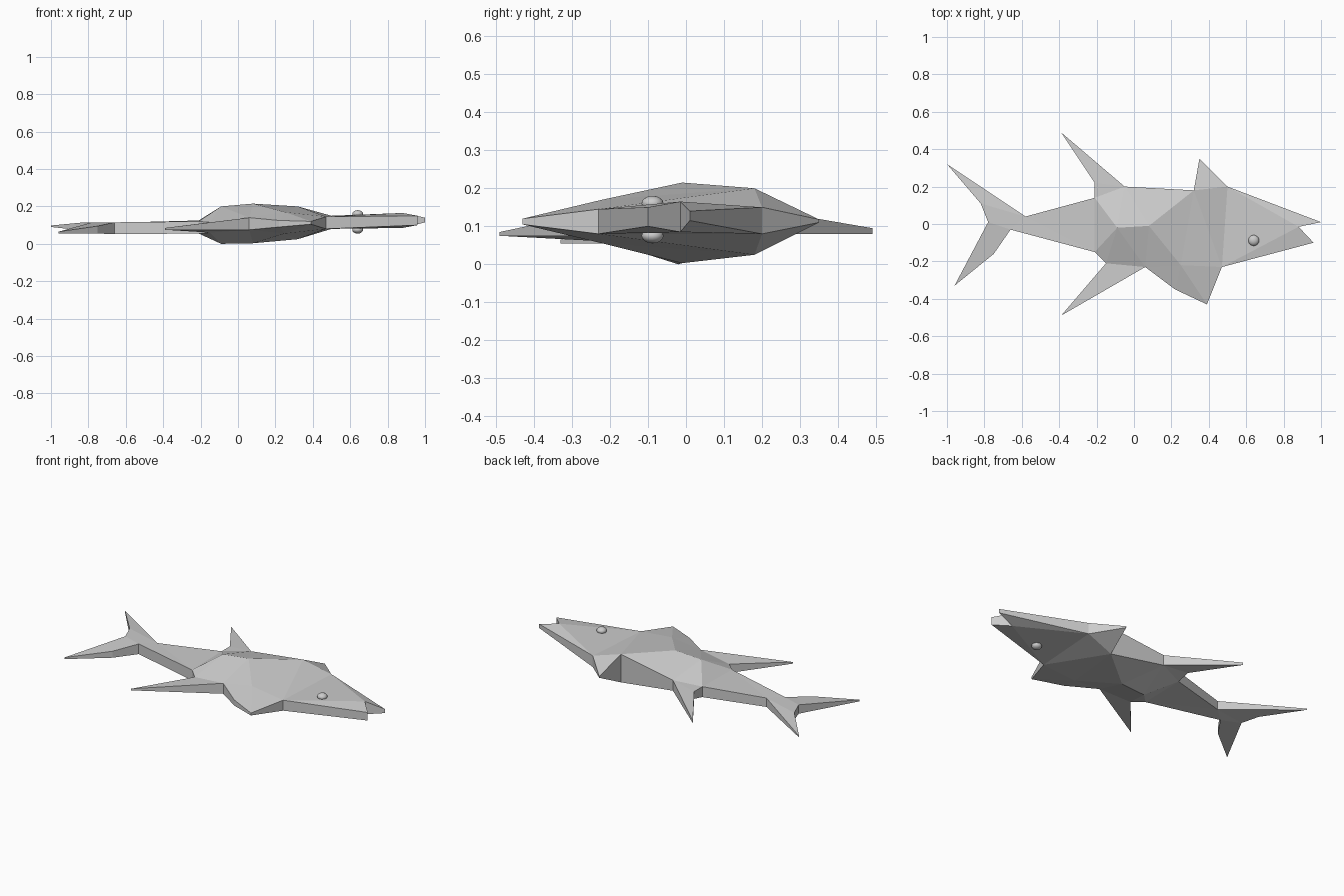
import bpy
from mathutils import Vector
from mathutils.geometry import delaunay_2d_cdt

if "Cube" in bpy.data.objects:
    bpy.data.objects.remove(bpy.data.objects["Cube"])

# Side profile of the fish: x, y, upper z, lower z
outline = [
    # dorsal side, nose to tail
    (1.0, 0.01, .14, .115), (.5, .2, .15, .08), (.35, .35, .118, .11),
    (.32, .18, .2, .025), (-.05, .2, .145, .08), (-.39, .49, .095, .08),
    (-.21, .22, .125, .08), (-.21, .14, .125, .06), (-.58, .04, .115, .06),
    # tail fin
    (-1.0, .32, .098, .09), (-.82, .11, .115, .07), (-.78, .01, .115, .06),
    (-.96, -.33, .065, .055), (-.75, -.16, .095, .055), (-.66, -.03, .115, .052),
    # belly side, tail to jaw
    (-.21, -.15, .12, .055), (-.15, -.21, .115, .06), (-.39, -.49, .085, .075),
    (.06, -.23, .14, .075), (.22, -.35, .125, .09), (.39, -.43, .12, .105),
    (.47, -.23, .145, .08), (.96, -.10, .15, .10), (.88, -.015, .165, .085),
]
# Crown of the flanks
crown = [(.08, -.01, .215, .003), (-.09, -.02, .2, 0), (.25, -.22, .17, .055)]

pts = outline + crown
n = len(outline)
creases = [(n, 3), (n, n + 1), (1, 21), (18, n + 2), (n + 2, 21), (n, n + 2)]
co, _, tris, orig, _, _ = delaunay_2d_cdt(
    [Vector(p[:2]) for p in pts], creases, [list(range(n))], 1, 1e-5)
src = [pts[o[0]] for o in orig]
index = {o[0]: i for i, o in enumerate(orig)}
m = len(src)

# Body and fins: upper flank, lower flank and the rim between
verts = [(p[0], p[1], p[2]) for p in src] + [(p[0], p[1], p[3]) for p in src]
faces = [tuple(t) for t in tris] + [tuple(i + m for i in reversed(t)) for t in tris]
for i in range(n):
    a, b = index[i], index[(i + 1) % n]
    faces.append((b, a, a + m, b + m))
mesh = bpy.data.meshes.new("fish_body")
mesh.from_pydata(verts, [], faces)
mesh.update()
body = bpy.data.objects.new("fish_body", mesh)
bpy.context.collection.objects.link(body)

# Eyes on both flanks
for name, z in (("upper_eye", .16), ("lower_eye", .075)):
    bpy.ops.mesh.primitive_uv_sphere_add(segments=16, ring_count=8, radius=1,
                                         location=(.64, -.088, z))
    eye = bpy.context.object
    eye.name = name
    eye.scale = (.029, .029, .02)
    bpy.ops.object.shade_smooth()
